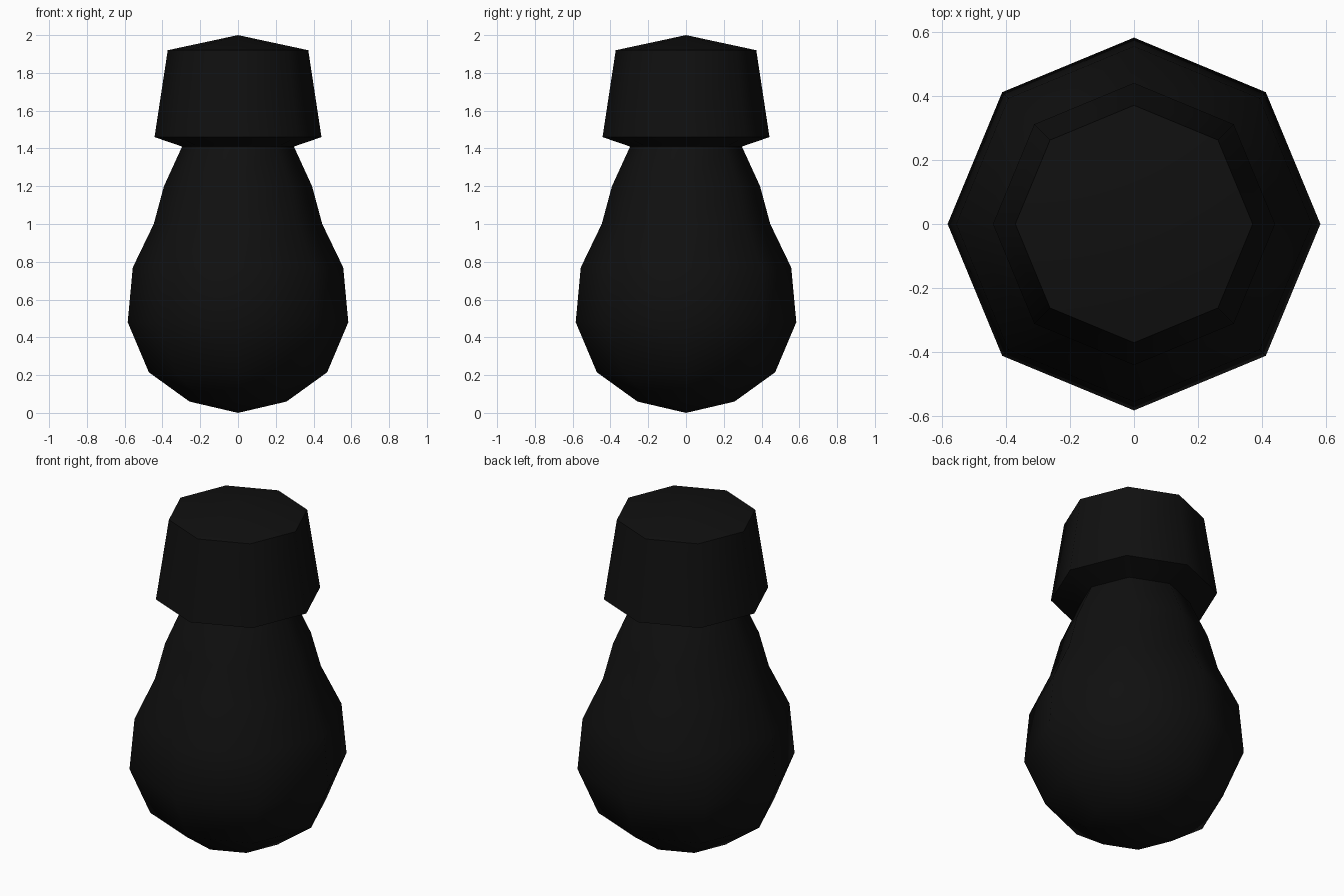
import bpy, bmesh, math

if "Cube" in bpy.data.objects:
    bpy.data.objects.remove(bpy.data.objects["Cube"])

SIDES = 8

dark = bpy.data.materials.new("near_black")
dark.diffuse_color = (0.005, 0.005, 0.005, 1)
dark.use_nodes = True
dark.node_tree.nodes["Principled BSDF"].inputs["Base Color"].default_value = dark.diffuse_color


def lathe(name, profile, mat):
    """Revolve (radius, height) points; zero radius makes a pole."""
    bm = bmesh.new()
    rings = []
    for r, z in profile:
        if r == 0:
            rings.append([bm.verts.new((0, 0, z))] * SIDES)
        else:
            rings.append([bm.verts.new((r * math.cos(math.tau * i / SIDES),
                                        r * math.sin(math.tau * i / SIDES), z))
                          for i in range(SIDES)])
    for a, b in zip(rings, rings[1:]):
        for i in range(SIDES):
            j = (i + 1) % SIDES
            corners = list(dict.fromkeys((a[i], a[j], b[j], b[i])))
            bm.faces.new(corners)
    me = bpy.data.meshes.new(name)
    bm.to_mesh(me)
    bm.free()
    me.materials.append(mat)
    ob = bpy.data.objects.new(name, me)
    bpy.context.collection.objects.link(ob)
    bpy.ops.object.select_all(action='DESELECT')
    ob.select_set(True)
    bpy.context.view_layer.objects.active = ob
    bpy.ops.object.shade_smooth_by_angle(angle=math.radians(50))
    return ob


# Pear-shaped lower body up to the neck
lathe("body", [(0, 0), (0.257, 0.06), (0.472, 0.215), (0.584, 0.48),
               (0.557, 0.77), (0.446, 1.0), (0.392, 1.2), (0.296, 1.41)], dark)

# Tapered cap with an overhanging lip
lathe("cap", [(0.296, 1.41), (0.442, 1.46), (0.372, 1.92), (0, 2.0)], dark)
